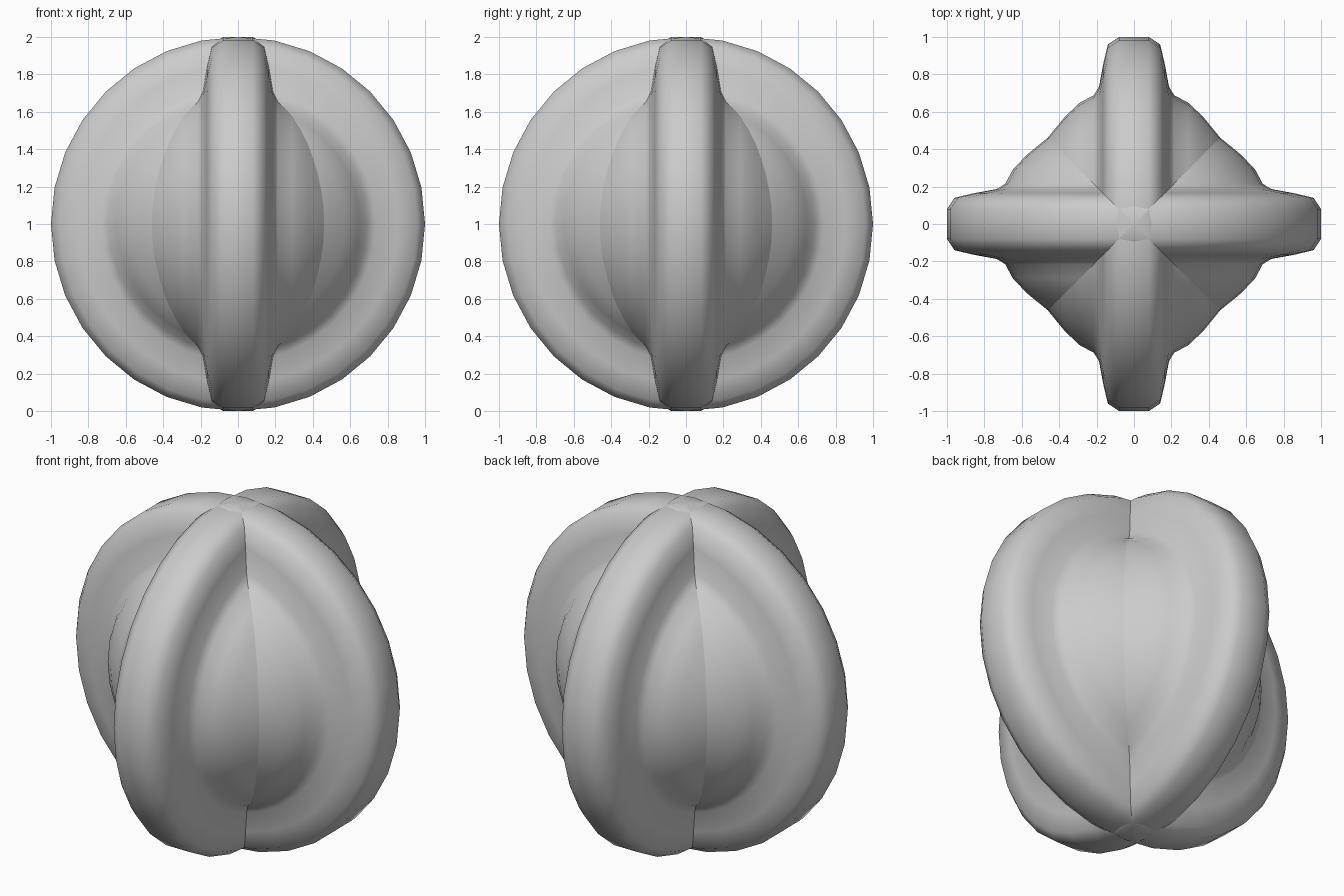
import bpy, bmesh, math
from mathutils import Matrix

if "Cube" in bpy.data.objects:
    bpy.data.objects.remove(bpy.data.objects["Cube"])

# Half cross-section of one wheel: (radius, half thickness), hub to rim
half = [(0, 0.64), (0.16, 0.62), (0.32, 0.56), (0.46, 0.46), (0.57, 0.37),
        (0.645, 0.29), (0.685, 0.215), (0.73, 0.187), (0.85, 0.165),
        (0.955, 0.14), (0.995, 0.08)]
profile = half + [(r, -h) for r, h in reversed(half)]
SEG = 32


def wheel(name, turn):
    """Domed disc spun around the y axis, then turned about z."""
    bm = bmesh.new()
    vs = [bm.verts.new((0, h, r)) for r, h in profile]
    es = [bm.edges.new(p) for p in zip(vs, vs[1:])]
    bmesh.ops.spin(bm, geom=vs + es, axis=(0, 1, 0), cent=(0, 0, 0),
                   angle=2 * math.pi, steps=SEG, use_duplicate=False)
    bmesh.ops.remove_doubles(bm, verts=bm.verts, dist=0.0005)
    bmesh.ops.recalc_face_normals(bm, faces=bm.faces)
    s = 1 / 0.995
    bm.transform(Matrix.Translation((0, 0, 1)) @ Matrix.Rotation(turn, 4, 'Z')
                 @ Matrix.Diagonal((s, 1, s, 1)))
    for f in bm.faces:
        f.smooth = True
    me = bpy.data.meshes.new(name)
    bm.to_mesh(me)
    bm.free()
    ob = bpy.data.objects.new(name, me)
    bpy.context.collection.objects.link(ob)
    return ob


# Two identical wheels crossing at right angles
wheel("front_wheel", 0)
wheel("side_wheel", math.pi / 2)
